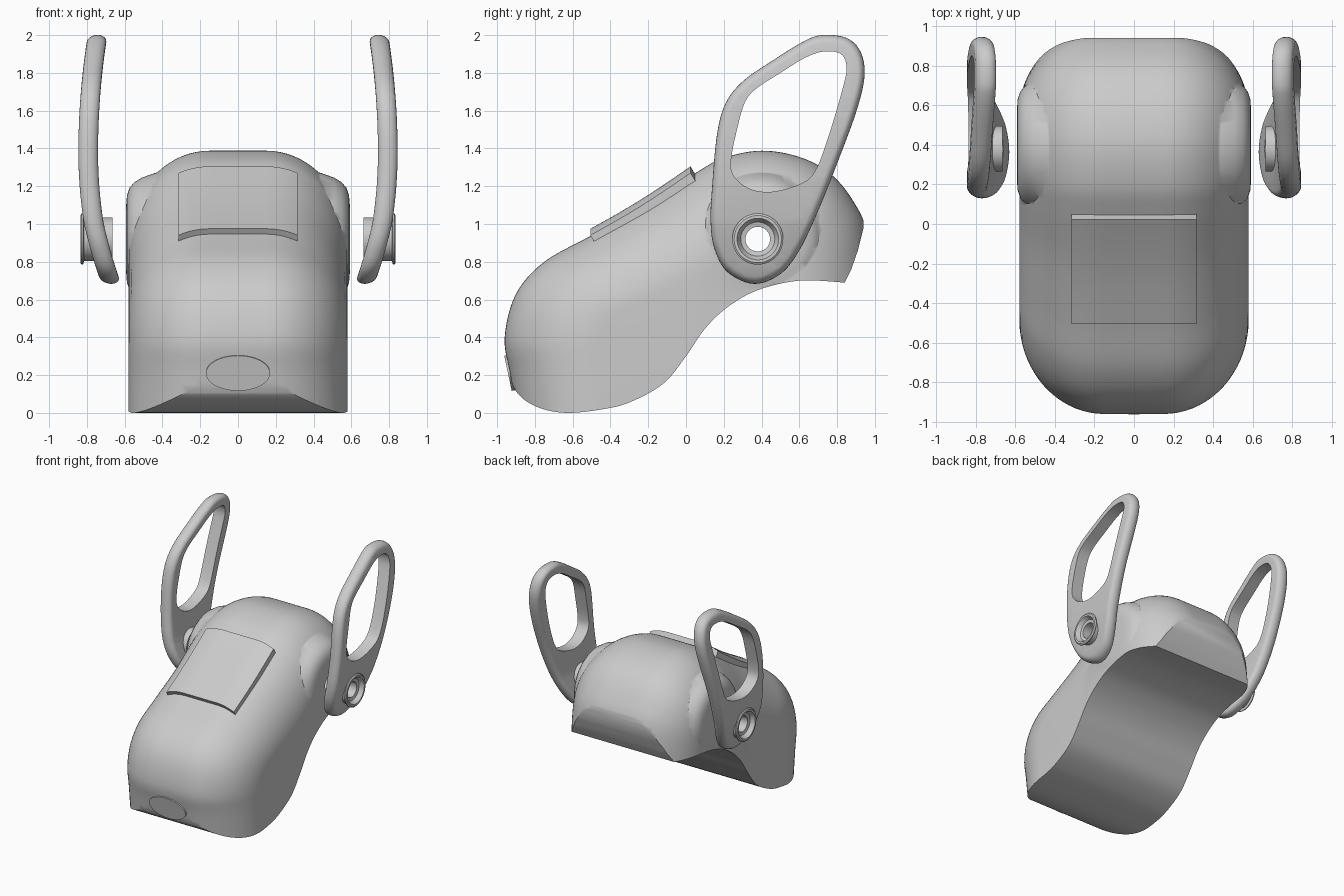
import bpy, bmesh, math
from math import sin, cos, pi
from mathutils import Vector, Matrix

if "Cube" in bpy.data.objects:
    bpy.data.objects.remove(bpy.data.objects["Cube"])


def spline(pts, n, closed=False):
    """Catmull-Rom samples through points of any dimension."""
    m, out = len(pts), []
    get = lambda i: pts[i % m] if closed else pts[min(max(i, 0), m - 1)]
    for i in range(m if closed else m - 1):
        for k in range(n):
            t = k / n
            out.append([0.5 * (2 * b + (c - a) * t + (2 * a - 5 * b + 4 * c - d) * t * t
                               + (3 * b - a - 3 * c + d) * t ** 3)
                        for a, b, c, d in zip(get(i - 1), get(i), get(i + 1), get(i + 2))])
    return out if closed else out + [list(pts[-1])]


def finish(bm, name, angle=35, mirror=False):
    bmesh.ops.recalc_face_normals(bm, faces=bm.faces)
    me = bpy.data.meshes.new(name)
    bm.to_mesh(me)
    bm.free()
    ob = bpy.data.objects.new(name, me)
    bpy.context.collection.objects.link(ob)
    me.shade_smooth()
    me.set_sharp_from_angle(angle=math.radians(angle))
    if mirror:
        ob.modifiers.new("mirror", 'MIRROR')
    return ob


def lathe(name, prof, y, z, closed=False, seg=64, mirror=True):
    """Spin (radius, x) points about an x-parallel axis."""
    bm = bmesh.new()
    rings = [[bm.verts.new((x, y + r * cos(2 * pi * k / seg), z + r * sin(2 * pi * k / seg)))
              for k in range(seg)] for r, x in prof]
    pairs = list(zip(rings, rings[1:])) + ([(rings[-1], rings[0])] if closed else [])
    for a, b in pairs:
        for k in range(seg):
            bm.faces.new((a[k], a[k - 1], b[k - 1], b[k]))
    if not closed:
        bm.faces.new(rings[0])
        bm.faces.new(rings[-1])
    return finish(bm, name, mirror=mirror)


def boolean(ob, cutter, op):
    m = ob.modifiers.new("cut", 'BOOLEAN')
    m.object, m.operation, m.solver = cutter, op, 'EXACT'


def bake(ob, angle=35):
    dg = bpy.context.evaluated_depsgraph_get()
    me = bpy.data.meshes.new_from_object(ob.evaluated_get(dg))
    ob.modifiers.clear()
    ob.data = me
    me.shade_smooth()
    me.set_sharp_from_angle(angle=math.radians(angle))


# Body shell: crown profile paired with the flank curve it rounds down to (y, z, y, z)
rows = spline([(-.88, -.1, -.48, -.1), (-.93, .2, -.48, .2), (-.96, .4, -.48, .36),
               (-.9, .63, -.45, .44), (-.75, .8, -.38, .52), (-.5, .94, -.25, .58),
               (-.2, 1.11, -.02, .68), (.05, 1.27, .15, .8), (.2, 1.35, .27, .87),
               (.4, 1.388, .4, .9), (.6, 1.355, .5, .9), (.76, 1.27, .55, .87),
               (.88, 1.13, .57, .82), (.96, .95, .57, .7), (1.0, .6, .57, .5)], 6)
arc = [(.15 + .43 * cos(a), sin(a)) for a in (pi / 2 * k / 18 for k in range(19))]
arc += [(-x, s) for x, s in reversed(arc)]
bm = bmesh.new()
grid = [[bm.verts.new((x, cy + (py - cy) * s, cz + (pz - cz) * s)) for x, s in arc]
        for py, pz, cy, cz in rows]
for a, b in zip(grid, grid[1:]):
    for k in range(len(arc) - 1):
        bm.faces.new((a[k], a[k + 1], b[k + 1], b[k]))
bm.faces.new(grid[0])
bm.faces.new(grid[-1])
bm.faces.new([r[0] for r in grid])
bm.faces.new([r[-1] for r in grid])
bm.faces.new((grid[0][0], grid[0][-1], grid[-1][-1], grid[-1][0]))
body = finish(bm, "body_shell")

# Side pivot bosses
boss = lathe("pivot_bosses", [(.38, .3), (.35, .44), (.325, .51), (.3, .55), (.27, .575),
                              (.23, .588), (.18, .592), (.01, .592)], .4, .92)

# Underside curve and rear cut, used as a trimming block
keep = spline([(-.93, .2), (-.91, .13), (-.85, .065), (-.75, .018), (-.62, 0), (-.45, .018),
               (-.3, .055), (-.12, .155), (0, .3), (.1, .445), (.22, .56), (.38, .65),
               (.6, .7), (.84, .69)], 6)
keep += [(.875, .76), (.91, .86), (.94, .98), (.95, 1.6), (-1.2, 1.6), (-1.2, .2)]
bm = bmesh.new()
f = bm.faces.new([bm.verts.new((-1, y, z)) for y, z in keep])
ext = bmesh.ops.extrude_face_region(bm, geom=[f])['geom']
bmesh.ops.translate(bm, vec=(2, 0, 0), verts=[v for v in ext if isinstance(v, bmesh.types.BMVert)])
trim = finish(bm, "trim_block")
bore = lathe("axle_bore", [(.065, -1), (.065, 1)], .38, .92, mirror=False)
boolean(body, boss, 'UNION')
boolean(body, trim, 'INTERSECT')
boolean(body, bore, 'DIFFERENCE')
bake(body)
for o in (boss, trim, bore):
    bpy.data.objects.remove(o)

# Raised plate on the sloping snout
bm = bmesh.new()
def plate_point(x, t, lift):
    u = max(0, (abs(x) - .15) / .43)
    drop = .45 * (1 - math.sqrt(1 - u * u))
    return (x, -.5 + .53 * t + .03 * (.04 - lift) / .05, .975 + .33 * t - .012 * sin(pi * t) - drop - .05 + lift)
nx, nt = 24, 10
layers = [[[bm.verts.new(plate_point(-.315 + .63 * i / nx, j / nt, h)) for i in range(nx + 1)]
           for j in range(nt + 1)] for h in (-.02, .05)]
for L in layers:
    for j in range(nt):
        for i in range(nx):
            bm.faces.new((L[j][i], L[j][i + 1], L[j + 1][i + 1], L[j + 1][i]))
lo, hi = layers
for j in (0, nt):
    for i in range(nx):
        bm.faces.new((lo[j][i], lo[j][i + 1], hi[j][i + 1], hi[j][i]))
for i in (0, nx):
    for j in range(nt):
        bm.faces.new((lo[j][i], lo[j + 1][i], hi[j + 1][i], hi[j][i]))
finish(bm, "snout_plate")

# Nose button
bm = bmesh.new()
bmesh.ops.create_cone(bm, cap_ends=True, segments=48, radius1=1, radius2=1, depth=.05)
bmesh.ops.transform(bm, verts=bm.verts, matrix=Matrix.Translation((0, -.918, .215))
                    @ Matrix.Rotation(math.radians(102), 4, 'X') @ Matrix.Diagonal((.17, .095, 1, 1)))
finish(bm, "nose")

# Ear loops with a rounded rim, a sharp window and a hub opening
outer = spline([(.13, 1.02), (.14, 1.22), (.165, 1.48), (.21, 1.64), (.3, 1.755), (.45, 1.86),
                (.62, 1.965), (.72, 2.0), (.85, 1.985), (.925, 1.91), (.945, 1.78), (.9, 1.59),
                (.8, 1.32), (.7, 1.07), (.6, .86), (.5, .735), (.36, .683), (.22, .745), (.15, .87)], 6, True)
window = spline([(.24, 1.35), (.27, 1.5), (.31, 1.64), (.37, 1.715), (.5, 1.8), (.63, 1.88),
                 (.73, 1.913), (.82, 1.9), (.85, 1.83), (.83, 1.72), (.75, 1.45), (.68, 1.275),
                 (.6, 1.21), (.45, 1.17), (.33, 1.19), (.25, 1.26)], 5, True)
hub_hole = [(.38 + .11 * cos(2 * pi * k / 40), .92 + .11 * sin(2 * pi * k / 40)) for k in range(40)]


def inset(loop, d):
    out = []
    for i, (y, z) in enumerate(loop):
        a, b = Vector(loop[i - 1]), Vector(loop[(i + 1) % len(loop)])
        t = (b - a).normalized()
        out.append((y + t.y * d, z - t.x * d))
    return out


bm = bmesh.new()
def ring(loop, x):
    return [bm.verts.new((x, y, z)) for y, z in loop]
def skin(a, b):
    for k in range(len(a)):
        bm.faces.new((a[k - 1], a[k], b[k], b[k - 1]))
angles = [-pi / 2 + pi * k / 10 for k in range(11)]
rim = [ring(inset(outer, .038 * (1 - cos(a))), .052 * sin(a)) for a in angles]
holes = [[ring(h, -.052), ring(h, .052)] for h in (window, hub_hole)]
for stack in [rim] + holes:
    for a, b in zip(stack, stack[1:]):
        skin(a, b)
for end in (0, -1):
    edges = [bm.edges.get((L[k - 1], L[k])) for L in (rim[end], holes[0][end], holes[1][end])
             for k in range(len(L))]
    bmesh.ops.triangle_fill(bm, use_beauty=True, edges=edges)
# Slice in height, then bow the ear outward
for k in range(24):
    bmesh.ops.bisect_plane(bm, geom=bm.verts[:] + bm.edges[:] + bm.faces[:],
                           plane_co=(0, 0, .72 + k * .053), plane_no=(0, 0, 1))
for v in bm.verts:
    v.co.x += .793 - .15 * ((v.co.z - 1.38) / .7) ** 2 * (.68 if v.co.z < 1.38 else .42) 
    v.co.x += -.02 * max(0, (1.0 - v.co.z) / .3)
finish(bm, "ears", mirror=True)

# Ear hubs with a countersunk opening
lathe("ear_hubs", [(.115, .665), (.115, .815), (.135, .82), (.135, .828), (.125, .835),
                   (.11, .835), (.09, .8), (.065, .795), (.065, .665)], .38, .92, closed=True)
